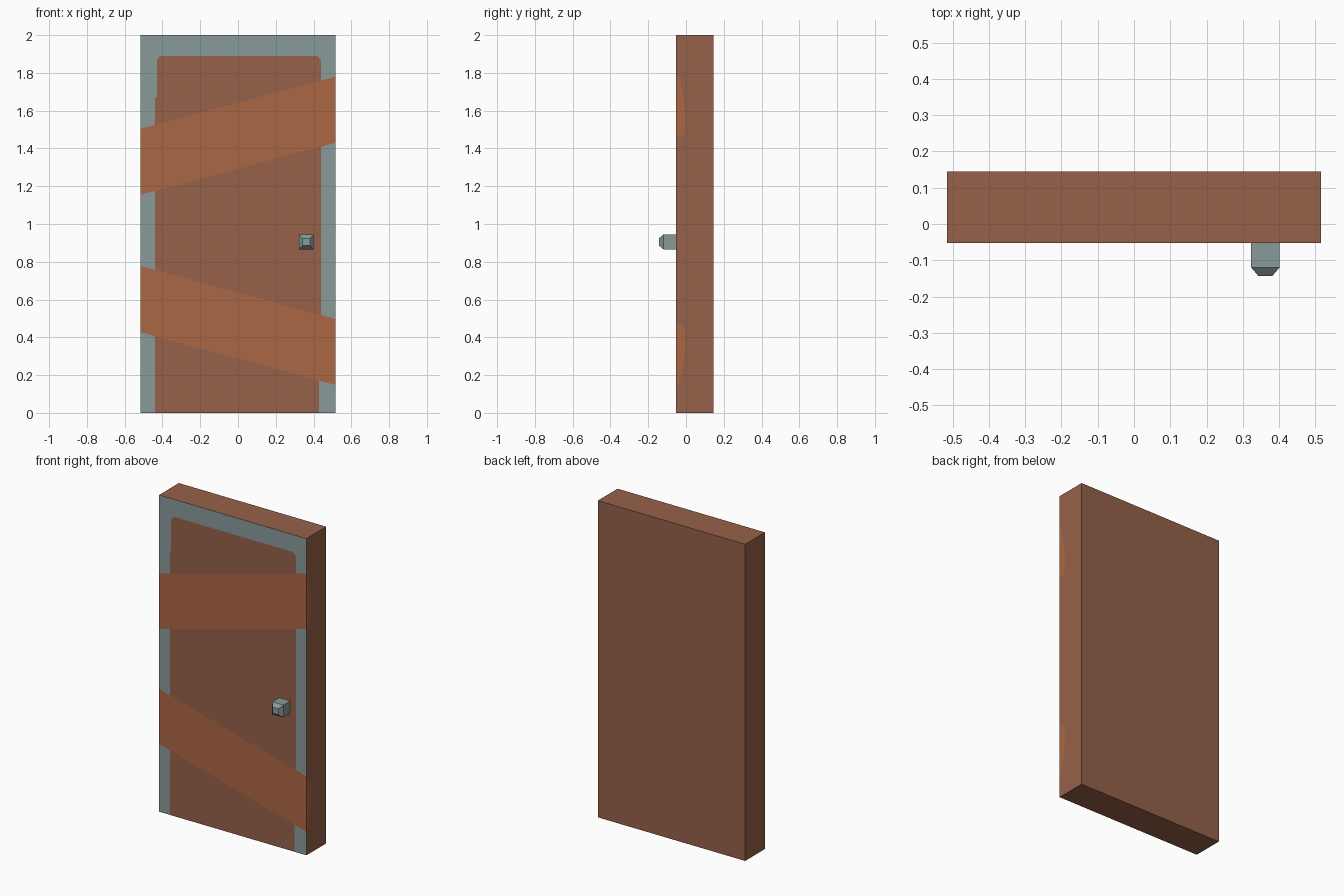
import bpy, bmesh
from mathutils import Vector

if "Cube" in bpy.data.objects:
    bpy.data.objects.remove(bpy.data.objects["Cube"])


def material(name, rgb):
    m = bpy.data.materials.new(name)
    lin = [((c / 255 + 0.055) / 1.055) ** 2.4 for c in rgb]
    m.diffuse_color = (*lin, 1)
    m.use_nodes = True
    m.node_tree.nodes["Principled BSDF"].inputs["Base Color"].default_value = m.diffuse_color
    return m


BROWN = material("brown wood", (150, 97, 73))
GREY = material("grey metal", (138, 154, 154))
ORANGE = material("orange wood", (171, 102, 68))


def box(bm, lo, hi):
    verts = bmesh.ops.create_cube(bm, size=1)["verts"]
    for v in verts:
        v.co = [(a + b) / 2 + c * (b - a) for a, b, c in zip(lo, hi, v.co)]


def finish(name, bm, mats):
    me = bpy.data.meshes.new(name)
    bm.to_mesh(me)
    bm.free()
    for m in mats:
        me.materials.append(m)
    ob = bpy.data.objects.new(name, me)
    bpy.context.collection.objects.link(ob)
    return ob


def inside(p, poly):
    hit = False
    for (x1, y1), (x2, y2) in zip(poly, poly[1:] + poly[:1]):
        if (y1 > p[1]) != (y2 > p[1]) and p[0] < x1 + (p[1] - y1) * (x2 - x1) / (y2 - y1):
            hit = not hit
    return hit


def paint(bm, normal, axis, poly, index):
    """Cut a flat side along a (horizontal, z) outline and colour the inside."""
    normal = Vector(normal)

    def side():
        bm.normal_update()
        return [f for f in bm.faces if f.normal.dot(normal) > 0.9]

    def point(p):
        v = Vector((0, 0, p[1]))
        v[axis] = p[0]
        return v

    for a, b in zip(poly, poly[1:] + poly[:1]):
        faces = side()
        edges = {e for f in faces for e in f.edges}
        verts = {v for f in faces for v in f.verts}
        bmesh.ops.bisect_plane(bm, geom=list(verts) + list(edges) + faces, dist=1e-5,
                               plane_co=point(a), plane_no=(point(b) - point(a)).cross(normal))
    for f in side():
        c = f.calc_center_median()
        if inside((c[axis], c.z), poly):
            f.material_index = index


# Door slab: brown all round, grey frame on the front
W, FRONT, BACK = 0.515, -0.052, 0.145
bm = bmesh.new()
box(bm, (-W, FRONT, 0), (W, BACK, 2))
bm.normal_update()
for f in bm.faces:
    f.material_index = 1 if f.normal.y < -0.9 else 0

# Brown panel inside the frame
panel = [(-0.44, -0.1), (0.43, -0.1), (0.43, 0.18), (0.44, 0.18), (0.44, 1.87),
         (0.42, 1.89), (-0.41, 1.89), (-0.43, 1.87), (-0.43, 1.67), (-0.44, 1.67)]
paint(bm, (0, -1, 0), 0, panel, 0)

# Slanted planks, running past the slab edges so that they are cut flush
for z_left, z_right in ((1.155, 1.43), (0.427, 0.148)):
    s = (z_right - z_left) * 0.1
    plank = [(-W * 1.2, z_left - s), (W * 1.2, z_right + s),
             (W * 1.2, z_right + s + 0.35), (-W * 1.2, z_left - s + 0.35)]
    paint(bm, (0, -1, 0), 0, plank, 2)

# Plank ends wrapping round the right side, the lower one mirrored
end = [(-0.06, 1.457), (-0.03, 1.457), (-0.012, 1.475), (-0.002, 1.505), (-0.002, 1.56),
       (-0.012, 1.655), (-0.03, 1.755), (-0.045, 1.785), (-0.06, 1.785)]
paint(bm, (1, 0, 0), 1, end, 2)
paint(bm, (1, 0, 0), 1, [(y, 1.93 - z) for y, z in end], 2)

bmesh.ops.dissolve_limit(bm, angle_limit=0.01, verts=bm.verts[:], edges=bm.edges[:],
                         delimit={'MATERIAL'})
finish("door_slab", bm, (BROWN, GREY, ORANGE))

# Square knob with a chamfered front
bm = bmesh.new()
box(bm, (0.323, -0.12, 0.866), (0.401, FRONT, 0.944))
bm.normal_update()
front = next(f for f in bm.faces if f.normal.y < -0.9)
top = bmesh.ops.extrude_discrete_faces(bm, faces=[front])["faces"][0]
mid = top.calc_center_median()
for v in top.verts:
    v.co = mid + (v.co - mid) * 0.5 + Vector((0, -0.023, 0))
bmesh.ops.recalc_face_normals(bm, faces=bm.faces[:])
finish("door_knob", bm, (GREY,))
